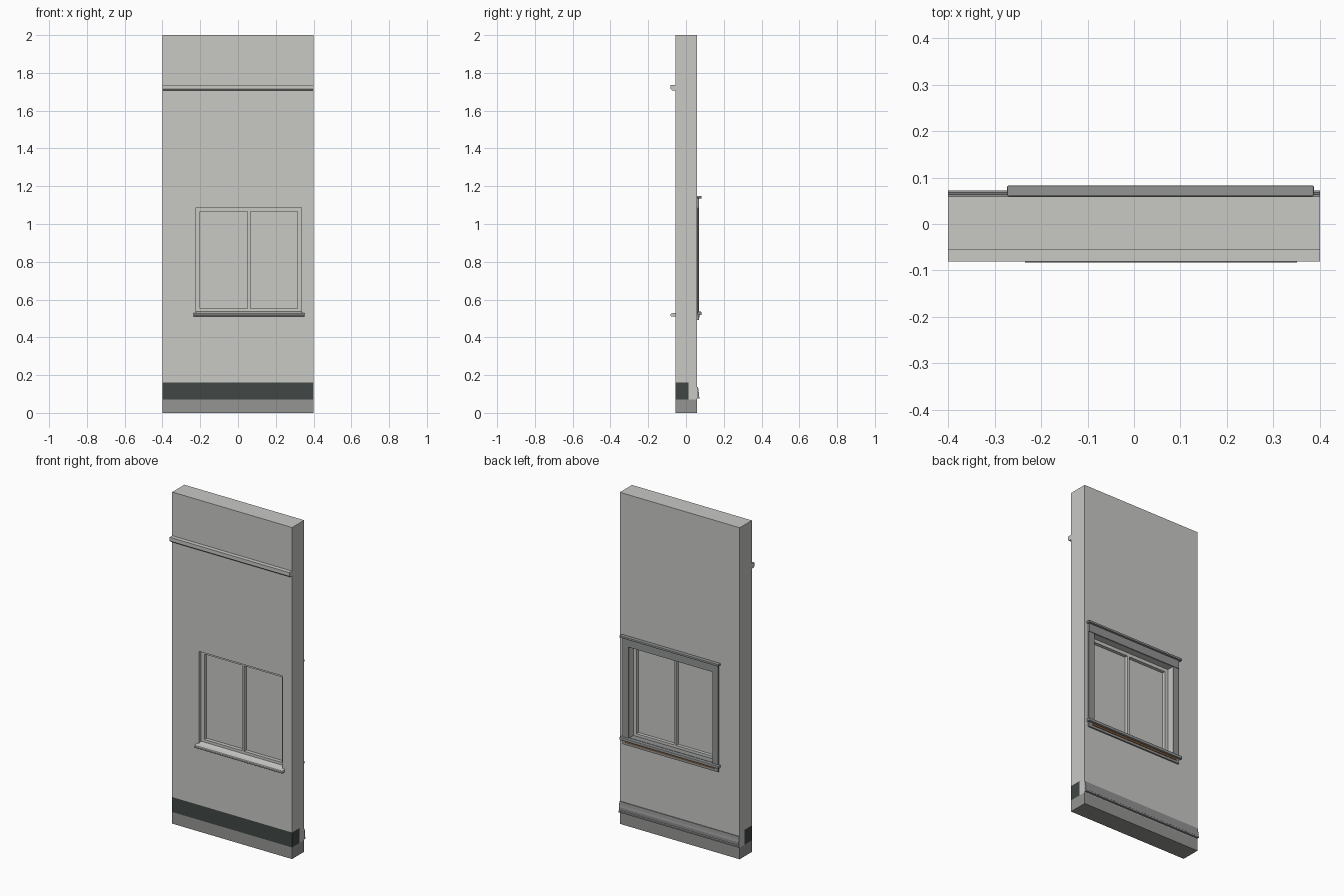
import bpy
import bmesh

old = bpy.data.objects.get("Cube")
if old:
    bpy.data.objects.remove(old, do_unlink=True)


def material(name, rgb):
    m = bpy.data.materials.new(name)
    m.use_nodes = True
    m.diffuse_color = (*rgb, 1)
    m.node_tree.nodes["Principled BSDF"].inputs["Base Color"].default_value = (*rgb, 1)
    return m


PALE = material("pale_grey", (0.58, 0.585, 0.56))
GREY = material("mid_grey", (0.30, 0.30, 0.295))
TRIM = material("trim_grey", (0.29, 0.295, 0.295))
DARK = material("dark_slate", (0.052, 0.062, 0.060))
BROWN = material("brown_wood", (0.19, 0.09, 0.035))


def extrude(name, profile, x0, x1, mat):
    """Sweep a (y, z) profile along x."""
    bm = bmesh.new()
    face = bm.faces.new([bm.verts.new((x0, y, z)) for y, z in profile])
    new = bmesh.ops.extrude_face_region(bm, geom=[face])["geom"]
    verts = [v for v in new if isinstance(v, bmesh.types.BMVert)]
    bmesh.ops.translate(bm, vec=(x1 - x0, 0, 0), verts=verts)
    bmesh.ops.recalc_face_normals(bm, faces=bm.faces)
    mesh = bpy.data.meshes.new(name)
    bm.to_mesh(mesh)
    bm.free()
    mesh.materials.append(mat)
    obj = bpy.data.objects.new(name, mesh)
    bpy.context.collection.objects.link(obj)
    return obj


def box(name, x, y, z, mat, bevel=0):
    obj = extrude(name, [(y[0], z[0]), (y[1], z[0]), (y[1], z[1]), (y[0], z[1])], *x, mat)
    if bevel:
        mod = obj.modifiers.new("bevel", "BEVEL")
        mod.width = bevel
        mod.segments = 2
    return obj


# Main dimensions
HALF = 0.4
FRONT, BACK = -0.056, 0.0595
BASE, BAND, BAND_BACK = 0.07, 0.16, 0.014
LEFT, RIGHT, LOW, HIGH = -0.222, 0.336, 0.53, 1.087
SPAN = (-HALF, HALF)

# Wall with a notch for the dark band and a window opening
wall = extrude("wall", [(FRONT, BAND), (BAND_BACK, BAND), (BAND_BACK, BASE),
                        (BACK, BASE), (BACK, 2), (FRONT, 2)], *SPAN, PALE)
cutter = box("opening_cutter", (LEFT, RIGHT), (-0.2, 0.2), (LOW, HIGH), PALE)
cutter.hide_render = True
cut = wall.modifiers.new("opening", "BOOLEAN")
cut.operation = "DIFFERENCE"
cut.solver = "EXACT"
cut.object = cutter
bpy.context.view_layer.objects.active = wall
bpy.ops.object.modifier_apply(modifier="opening")
bpy.data.objects.remove(cutter, do_unlink=True)

# Foundation and band
box("foundation", SPAN, (FRONT, BACK), (0, BASE), GREY)
box("dark_band", SPAN, (FRONT, BAND_BACK), (BASE, BAND), DARK)

# Front ledge with a chamfered lower edge
extrude("front_ledge", [(FRONT, 1.708), (-0.074, 1.708), (-0.081, 1.715),
                        (-0.081, 1.737), (FRONT, 1.737)], *SPAN, PALE)

# Outer sill, sloping to the front
extrude("outer_sill", [(FRONT, 0.511), (-0.079, 0.511), (-0.083, 0.515),
                       (-0.083, 0.522), (-0.079, 0.526), (FRONT, 0.530)],
        -0.235, 0.351, PALE)
extrude("sill_slope", [(FRONT, LOW), (-0.030, LOW), (-0.030, 0.537)], LEFT, RIGHT, PALE)

# Window frame, mullion and panes
FRAME_Y = (-0.034, 0.022)
PANE_LOW, PANE_HIGH = 0.552, 1.067
for name, x in (("frame_right", (LEFT, -0.201)),
                ("frame_mullion", (0.050, 0.065)),
                ("frame_left", (0.316, RIGHT))):
    box(name, x, FRAME_Y, (LOW, HIGH), PALE)
for name, z in (("frame_bottom", (LOW, PANE_LOW)), ("frame_top", (PANE_HIGH, HIGH))):
    for side, x in (("right", (-0.201, 0.050)), ("left", (0.065, 0.316))):
        box(f"{name}_{side}", x, FRAME_Y, z, PALE)
for side, x in (("right", (-0.201, 0.050)), ("left", (0.065, 0.316))):
    box(f"pane_{side}", x, (-0.012, 0.002), (PANE_LOW, PANE_HIGH), PALE)

# Inner casing around the window
CASE_Y = (BACK, 0.068)
CASE_X = (LEFT - 0.04, RIGHT + 0.04)
CAP_X = (LEFT - 0.051, RIGHT + 0.051)
box("casing_right", (CASE_X[0], LEFT), CASE_Y, (LOW, HIGH), TRIM, 0.002)
box("casing_left", (RIGHT, CASE_X[1]), CASE_Y, (LOW, HIGH), TRIM, 0.002)
box("casing_head", CASE_X, (BACK, 0.070), (HIGH, 1.136), TRIM)
box("casing_cap", CAP_X, (BACK, 0.083), (1.136, 1.149), TRIM, 0.003)
box("inner_stool", CAP_X, (BACK, 0.083), (0.518, 0.536), TRIM, 0.004)
box("stool_infill", (LEFT, RIGHT), (0.022, BACK), (LOW, 0.536), TRIM)
box("apron", CASE_X, (BACK, 0.068), (0.491, 0.518), TRIM)
box("apron_wood_strip", (LEFT - 0.02, RIGHT + 0.02), (0.068, 0.071), (0.505, 0.518), BROWN)

# Moulded baseboard along the inner face
extrude("baseboard", [(BACK, 0.075), (0.0725, 0.075), (0.0725, 0.083), (0.068, 0.087),
                      (0.069, 0.105), (0.066, 0.118), (0.064, 0.138), (BACK, 0.138)],
        *SPAN, TRIM)
